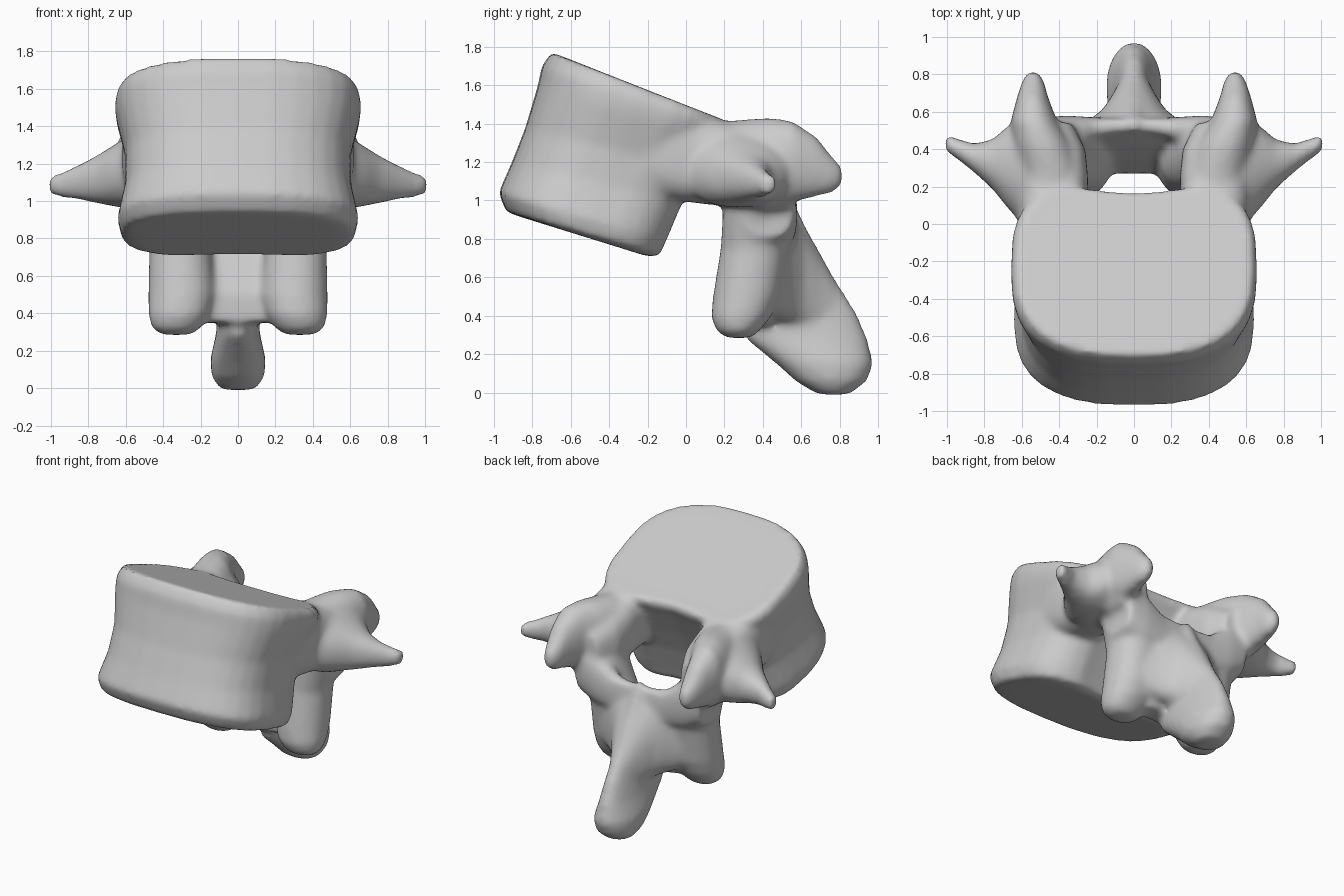
import bpy, bmesh
from math import cos, sin, pi, copysign

N = 32
bm = bmesh.new()


def power(v, e):
    return copysign(abs(v) ** (2 / e), v)


def skin(rings):
    """Bridge a list of point rings into a closed solid."""
    vs = [[bm.verts.new(p) for p in r] for r in rings]
    faces = [bm.faces.new(vs[0]), bm.faces.new(vs[-1])]
    for a, b in zip(vs, vs[1:]):
        for i in range(N):
            j = (i + 1) % N
            faces.append(bm.faces.new((a[i], a[j], b[j], b[i])))
    bmesh.ops.recalc_face_normals(bm, faces=faces)


def loft(axis, stations, e=2.5, mirror=True):
    """Stations: position on axis, then min/max on the other two axes."""
    for side in ((1, -1) if mirror else (1,)):
        rings = []
        for t, a0, a1, b0, b1 in stations:
            ring = []
            for i in range(N):
                w = 2 * pi * i / N
                a = (a0 + a1) / 2 + (a1 - a0) / 2 * power(cos(w), e)
                b = (b0 + b1) / 2 + (b1 - b0) / 2 * power(sin(w), e)
                p = [a, b]
                p.insert(axis, t)
                p[0] *= side
                ring.append(p)
            rings.append(ring)
        skin(rings)


# vertebral body: front y,z / back y,z / half width of each tilted ring
body = [(-.83, .905, -.17, .70, .53), (-.935, .94, -.11, .705, .62),
        (-.975, 1.04, -.075, .78, .645), (-.905, 1.2, .01, .98, .605),
        (-.835, 1.38, .10, 1.15, .605), (-.77, 1.6, .20, 1.32, .655),
        (-.75, 1.70, .235, 1.37, .66), (-.70, 1.77, .225, 1.41, .63),
        (-.62, 1.74, .15, 1.435, .55)]
rings = []
for fy, fz, by, bz, hw in body:
    ring = []
    for i in range(N):
        w = 2 * pi * i / N
        e = 3.4 if sin(w) > 0 else 2.6
        x, s = power(cos(w), e), power(sin(w), e)
        u = .5 + .5 * s
        if s > 0:
            u -= .07 * s * max(0, 1 - (x / .6) ** 2)
        ring.append((hw * x, fy + (by - fy) * u, fz + (bz - fz) * u))
    rings.append(ring)
skin(rings)

# pedicles
loft(1, [(-.25, .28, .6, 1.05, 1.50), (-.05, .26, .62, 1.0, 1.47),
         (.1, .25, .62, .98, 1.44), (.25, .245, .62, .97, 1.40),
         (.4, .26, .62, .93, 1.34), (.54, .33, .6, .95, 1.26)], 2.8)

# superior articular processes
loft(1, [(.15, .28, .58, 1.02, 1.41), (.3, .28, .62, .98, 1.42),
         (.43, .33, .65, .97, 1.43), (.55, .41, .66, .99, 1.415),
         (.68, .46, .625, 1.02, 1.33), (.76, .48, .60, 1.04, 1.23),
         (.815, .51, .57, 1.08, 1.17)], 2.2)

# transverse processes
loft(0, [(.45, -.06, .52, .98, 1.36), (.60, .0, .55, .96, 1.34),
         (.68, .09, .52, .975, 1.29), (.76, .19, .45, .99, 1.24),
         (.86, .28, .43, 1.01, 1.19), (.95, .35, .46, 1.02, 1.15),
         (1.01, .39, .48, 1.04, 1.13)], 2.2)

# inferior articular processes
loft(2, [(1.1, .27, .55, .22, .52), (.95, .22, .52, .19, .55),
         (.75, .14, .475, .18, .53), (.5, .12, .48, .14, .49),
         (.39, .15, .48, .13, .44), (.32, .2, .46, .16, .38),
         (.285, .25, .41, .21, .34)], 2.1)

# lamina plate and its upper struts
loft(2, [(.98, -.30, .30, .50, .56), (.85, -.34, .34, .42, .55),
         (.7, -.36, .36, .345, .53), (.5, -.34, .34, .27, .48),
         (.35, -.24, .24, .27, .44)], 3, False)
loft(0, [(-.02, .50, .57, .78, .97), (.2, .45, .57, .74, 1.0),
         (.36, .36, .58, .75, 1.12), (.5, .28, .57, .8, 1.2)])

# flanks sloping from the laminae to the spinous ridge
loft(1, [(.43, -.40, .40, .38, .82), (.49, -.36, .36, .36, .92),
         (.55, -.25, .25, .34, .94), (.61, -.17, .17, .31, .85),
         (.70, -.11, .11, .28, .71), (.80, -.06, .06, .25, .54)], 2.3, False)

# spinous process with swollen tip
loft(2, [(1.0, -.03, .03, .50, .56), (.85, -.07, .07, .44, .63),
         (.6, -.085, .085, .34, .77), (.42, -.10, .10, .28, .885),
         (.28, -.12, .12, .31, .945), (.15, -.15, .15, .47, .975),
         (.06, -.14, .14, .57, .94), (0, -.10, .10, .67, .86),
         (-.01, -.06, .06, .72, .82)], 2.1, False)

mesh = bpy.data.meshes.new("vertebra")
bm.to_mesh(mesh)
bm.free()
bone = bpy.data.objects.new("vertebra", mesh)
bpy.context.collection.objects.link(bone)

# fuse the parts and soften the joints
rem = bone.modifiers.new("fuse", 'REMESH')
rem.mode = 'VOXEL'
rem.voxel_size = .02
rem.use_smooth_shade = True
soft = bone.modifiers.new("soften", 'SMOOTH')
soft.factor = .5
soft.iterations = 12
